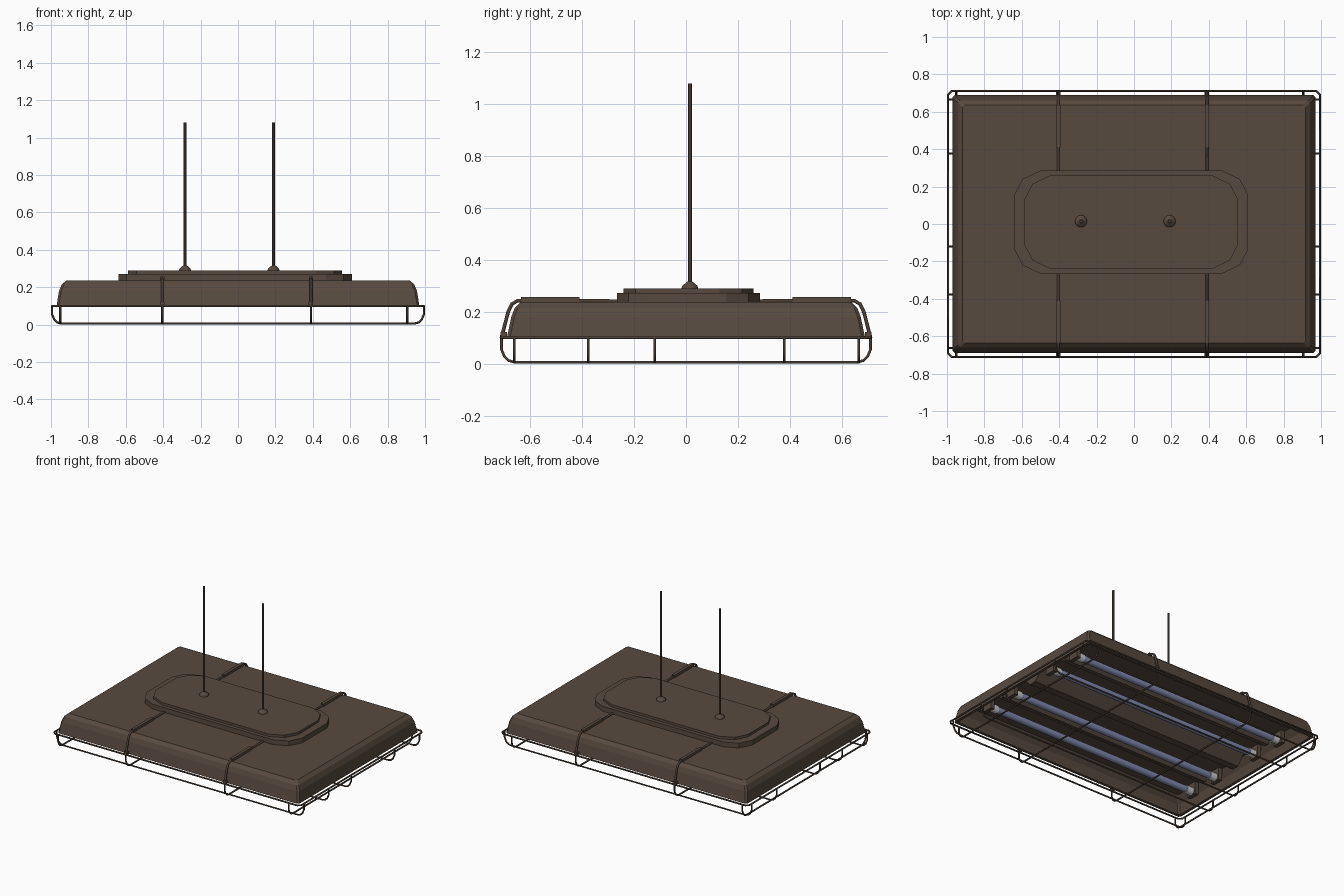
import bpy, bmesh, math
from mathutils import Matrix

if "Cube" in bpy.data.objects:
    bpy.data.objects.remove(bpy.data.objects["Cube"])


def material(name, rgb):
    m = bpy.data.materials.new(name)
    m.diffuse_color = (*rgb, 1)
    m.use_nodes = True
    m.node_tree.nodes["Principled BSDF"].inputs["Base Color"].default_value = m.diffuse_color
    return m


BROWN = material("bronze_brown", (0.095, 0.068, 0.050))
DARK = material("dark_bronze_wire", (0.070, 0.050, 0.037))
TUBE = material("tube_blue_grey", (0.22, 0.25, 0.42))
PALE = material("pale_grey", (0.60, 0.60, 0.62))


def finish(name, bm, mat, smooth=False):
    bmesh.ops.recalc_face_normals(bm, faces=bm.faces)
    me = bpy.data.meshes.new(name)
    bm.to_mesh(me)
    bm.free()
    ob = bpy.data.objects.new(name, me)
    bpy.context.collection.objects.link(ob)
    me.materials.append(mat)
    if smooth:
        bpy.ops.object.select_all(action='DESELECT')
        bpy.context.view_layer.objects.active = ob
        ob.select_set(True)
        bpy.ops.object.shade_smooth_by_angle(angle=math.radians(40))
    return ob


def loft(name, rings, mat):
    """Bridge equal-length rings of points and cap both ends."""
    bm = bmesh.new()
    vs = [[bm.verts.new(p) for p in r] for r in rings]
    n = len(vs[0])
    for a, b in zip(vs, vs[1:]):
        for i in range(n):
            j = (i + 1) % n
            bm.faces.new((a[i], a[j], b[j], b[i]))
    bm.faces.new(vs[0])
    bm.faces.new(vs[-1])
    return finish(name, bm, mat)


def box(name, lo, hi, mat):
    ring = lambda z: [(lo[0], lo[1], z), (hi[0], lo[1], z), (hi[0], hi[1], z), (lo[0], hi[1], z)]
    return loft(name, [ring(lo[2]), ring(hi[2])], mat)


def cylinder(name, centre, r1, r2, length, mat, axis='Z', sides=16):
    bm = bmesh.new()
    rot = Matrix.Rotation(math.pi / 2, 4, 'Y') if axis == 'X' else Matrix()
    bmesh.ops.create_cone(bm, cap_ends=True, segments=sides, radius1=r1, radius2=r2,
                          depth=length, matrix=Matrix.Translation(centre) @ rot)
    return finish(name, bm, mat, True)


def wires(name, paths, r, mat, cyclic=False):
    cu = bpy.data.curves.new(name, 'CURVE')
    cu.dimensions = '3D'
    cu.bevel_depth = r
    cu.bevel_resolution = 1
    cu.use_fill_caps = True
    for path in paths:
        s = cu.splines.new('POLY')
        s.points.add(len(path) - 1)
        for p, co in zip(s.points, path):
            p.co = (*co, 1)
        s.use_cyclic_u = cyclic
    cu.materials.append(mat)
    ob = bpy.data.objects.new(name, cu)
    bpy.context.collection.objects.link(ob)
    bpy.ops.object.select_all(action='DESELECT')
    bpy.context.view_layer.objects.active = ob
    ob.select_set(True)
    bpy.ops.object.convert(target='MESH')


def rect(x, y, z, c=0.012):
    """Rectangle with tiny clipped corners."""
    return [(x - c, -y, z), (x, -y + c, z), (x, y - c, z), (x - c, y, z),
            (-x + c, y, z), (-x, y - c, z), (-x, -y + c, z), (-x + c, -y, z)]


# hollow housing: ceiling, inner wall, rim, outer wall, top
loft("housing", [rect(.89, .61, .205), rect(.93, .65, .16), rect(.95, .67, .10),
                 rect(.97, .69, .10), rect(.957, .673, .18), rect(.942, .66, .215),
                 rect(.917, .637, .237)], BROWN)

# long reflector ridges on the ceiling inside
for name, y, w, h in (("centre_ridge", 0, .09, .075), ("front_ridge", -.32, .05, .045),
                      ("back_ridge", .32, .05, .045)):
    loft(name, [[(x, y - w, .207), (x, y - w * .3, .207 - h), (x, y + w * .3, .207 - h),
                 (x, y + w, .207)] for x in (-.87, .87)], BROWN)


# two-tier canopy with clipped round corners
def canopy_ring(hx, hy, z, cx=-.015, cy=.01):
    q = [(hx, hy - .13), (hx - .045, hy - .045), (hx - .14, hy)]
    pts = q + [(-x, y) for x, y in reversed(q)]
    pts += [(-x, -y) for x, y in pts]
    return [(cx + x, cy + y, z) for x, y in pts]


loft("canopy", [canopy_ring(.625, .276, .23), canopy_ring(.625, .276, .272),
                canopy_ring(.572, .25, .272), canopy_ring(.572, .25, .29)], BROWN)

# hanging rods with conical collars
for side, x in (("left", -.283), ("right", .19)):
    cylinder(side + "_rod", (x, .015, .685), .0075, .0075, .79, BROWN, sides=8)
    cylinder(side + "_collar_base", (x, .015, .294), .033, .029, .012, BROWN)
    cylinder(side + "_collar", (x, .015, .308), .029, .010, .016, BROWN)

# four lamp tubes with end holders and brackets
for i, y in enumerate((-.44, -.2, .2, .44)):
    cylinder(f"lamp_tube_{i}", (0, y, .145), .024, .024, 1.64, TUBE, 'X')
    for s in (-1, 1):
        cylinder(f"lamp_holder_{i}_{s}", (s * .835, y, .145), .029, .029, .05, PALE, 'X')
        x = s * .875
        box(f"lamp_bracket_{i}_{s}", (x - .015, y - .04, .115), (x + .015, y + .04, .207), BROWN)

# wire guard: upper ring and the hanging wires in both directions
R = .006
wires("guard_ring", [rect(1 - R, .711, .10, .02)], R, DARK, True)


def hanger(half):
    e = [(half, .10), (half, .055), (half - .012, .027), (half - .028, .012), (half - .05, R)]
    return e + [(-a, z) for a, z in reversed(e)]


wires("guard_long_wires", [[(a, y, z) for a, z in hanger(1 - R)]
                           for y in (-.662, -.377, -.12, .378, .665)], R, DARK)
wires("guard_cross_wires", [[(x, a, z) for a, z in hanger(.711)]
                            for x in (-.95, -.405, .39, .905)], R, DARK)

# clip straps over the housing edge, with clips and top plates
straps = []
for x in (-.405, .39):
    for s in (-1, 1):
        prof = [(.711, .10), (.703, .13), (.685, .20), (.67, .23), (.648, .243),
                (.62, .243), (.26, .241)]
        straps.append([(x, s * y, z) for y, z in prof])
        ys = sorted((s * .41, s * .635))
        box("strap_plate", (x - .011, ys[0], .232), (x + .011, ys[1], .256), BROWN)
        ys = sorted((s * .69, s * .714))
        box("strap_clip", (x - .012, ys[0], .10), (x + .012, ys[1], .122), BROWN)
wires("guard_straps", straps, .008, DARK)
